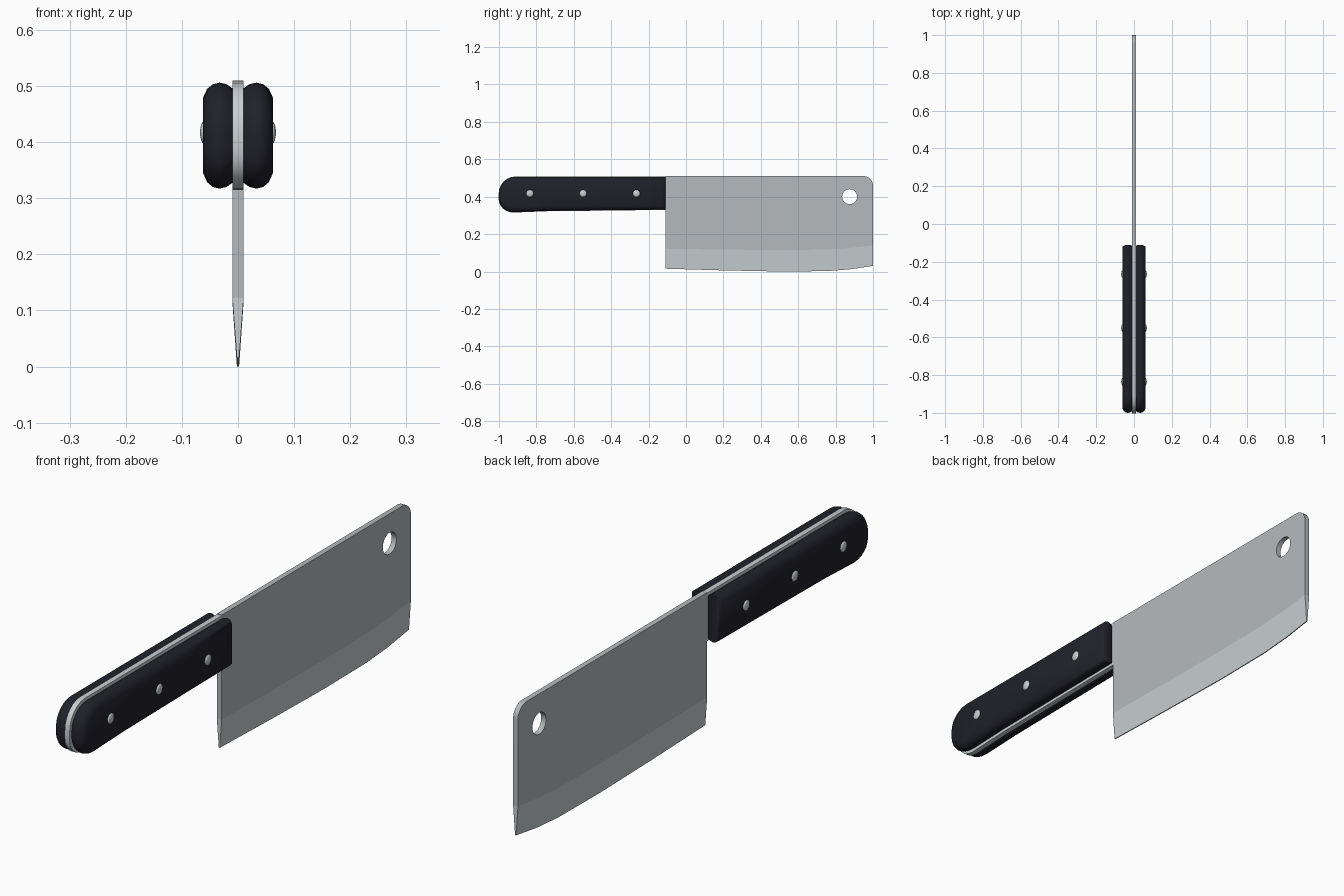
import bpy, bmesh, math
from mathutils import Matrix

if "Cube" in bpy.data.objects:
    bpy.data.objects.remove(bpy.data.objects["Cube"])


def material(name, rgb):
    m = bpy.data.materials.new(name)
    m.diffuse_color = (*rgb, 1)
    m.use_nodes = True
    m.node_tree.nodes["Principled BSDF"].inputs["Base Color"].default_value = m.diffuse_color
    return m


STEEL = material("blade steel", (0.46, 0.49, 0.51))
BRIGHT = material("bright steel", (0.58, 0.62, 0.64))
DARK = material("dark handle", (0.015, 0.015, 0.023))


def add_object(name, mesh, mat, angle=35):
    mesh.materials.clear()
    mesh.materials.append(mat)
    ob = bpy.data.objects.new(name, mesh)
    bpy.context.collection.objects.link(ob)
    bpy.ops.object.select_all(action='DESELECT')
    ob.select_set(True)
    bpy.context.view_layer.objects.active = ob
    bpy.ops.object.shade_smooth_by_angle(angle=math.radians(angle))
    return ob


def loft(name, rings, mat, angle=35):
    """Skin a stack of closed rings and cap both ends."""
    bm = bmesh.new()
    vs = [[bm.verts.new(p) for p in r] for r in rings]
    n = len(rings[0])
    for a, b in zip(vs, vs[1:]):
        for i in range(n):
            j = (i + 1) % n
            bm.faces.new((a[i], a[j], b[j], b[i]))
    bm.faces.new(vs[0])
    bm.faces.new(vs[-1])
    bmesh.ops.recalc_face_normals(bm, faces=bm.faces)
    mesh = bpy.data.meshes.new(name)
    bm.to_mesh(mesh)
    bm.free()
    return add_object(name, mesh, mat, angle)


def arc(cy, cz, ry, rz, a0, a1, n):
    return [(cy + ry * math.cos(math.radians(a0 + (a1 - a0) * i / n)),
             cz + rz * math.sin(math.radians(a0 + (a1 - a0) * i / n))) for i in range(n + 1)]


# Blade slab: flat outline with rounded tip corner and a round hanging hole
grind_top = [(-0.11, 0.122), (0.2, 0.117), (0.5, 0.115), (0.75, 0.117), (0.88, 0.126), (1.0, 0.14)]
grind_low = [(-0.11, 0.015), (0.2, 0.006), (0.5, 0.0), (0.75, 0.002), (0.88, 0.012), (1.0, 0.03)]
outline = grind_top + arc(0.95, 0.46, 0.05, 0.05, 0, 90, 8) + [(-0.11, 0.51)]
hole = arc(0.875, 0.40, 0.04, 0.04, 0, 360, 32)[:-1]
curve = bpy.data.curves.new("blade_outline", 'CURVE')
curve.dimensions = '2D'
curve.fill_mode = 'BOTH'
curve.extrude = 0.01
for pts in (outline, hole):
    s = curve.splines.new('POLY')
    s.points.add(len(pts) - 1)
    for p, (y, z) in zip(s.points, pts):
        p.co = (y, z, 0, 1)
    s.use_cyclic_u = True
helper = bpy.data.objects.new("blade_outline", curve)
bpy.context.collection.objects.link(helper)
bpy.context.view_layer.update()
dg = bpy.context.evaluated_depsgraph_get()
slab = bpy.data.meshes.new_from_object(helper.evaluated_get(dg))
bpy.data.objects.remove(helper)
slab.transform(Matrix(((0, 0, 1, 0), (1, 0, 0, 0), (0, 1, 0, 0), (0, 0, 0, 1))))
bm = bmesh.new()
bm.from_mesh(slab)
bmesh.ops.remove_doubles(bm, verts=bm.verts, dist=1e-5)
bmesh.ops.recalc_face_normals(bm, faces=bm.faces)
bm.to_mesh(slab)
bm.free()
add_object("blade", slab, STEEL)

# Ground cutting edge, tapering down from the slab
loft("cutting_edge",
     [[(-0.01, y, zt), (0.01, y, zt), (0.002, y, zl), (-0.002, y, zl)]
      for (y, zt), (_, zl) in zip(grind_top, grind_low)], BRIGHT)

# Handle outline: straight top, rounded butt, slightly bellied underside
handle = ([(-0.11, 0.506), (-0.4, 0.506), (-0.7, 0.506)]
          + arc(-0.91, 0.416, 0.09, 0.09, 90, 180, 6)
          + arc(-0.92, 0.387, 0.08, 0.07, 180, 270, 6)
          + [(-0.75, 0.324), (-0.4, 0.328), (-0.11, 0.331)])


def inset(x, d):
    """Handle outline pulled in by d, less so at the blade end."""
    yc, zc = -0.555, 0.413
    ring = []
    for y, z in handle:
        dy = d * 0.5 if y > yc else d
        ring.append((x, yc + (y - yc) * (1 - dy / 0.445), zc + (z - zc) * (1 - d / 0.092)))
    return ring


# Tang between the scales
loft("tang", [inset(-0.01, -0.002), inset(0.01, -0.002)], BRIGHT)

# Two pillowy handle scales
profile = [(0.010, 0.010), (0.020, 0.003), (0.033, 0.0), (0.045, 0.003), (0.055, 0.011), (0.062, 0.026)]
for side, sx in (("right", 1), ("left", -1)):
    loft("handle_scale_" + side, [inset(sx * x, d) for x, d in profile], DARK, 50)

# Domed rivets through the handle
dome = [(0.058, 0.020), (0.063, 0.019), (0.066, 0.013), (0.0675, 0.005)]
sections = [(-x, r) for x, r in reversed(dome)] + dome
for i, y in enumerate((-0.835, -0.55, -0.265)):
    loft("rivet_%d" % (i + 1),
         [[(x, py, pz) for py, pz in arc(y, 0.417, r, r, 0, 360, 16)[:-1]] for x, r in sections],
         BRIGHT, 60)
